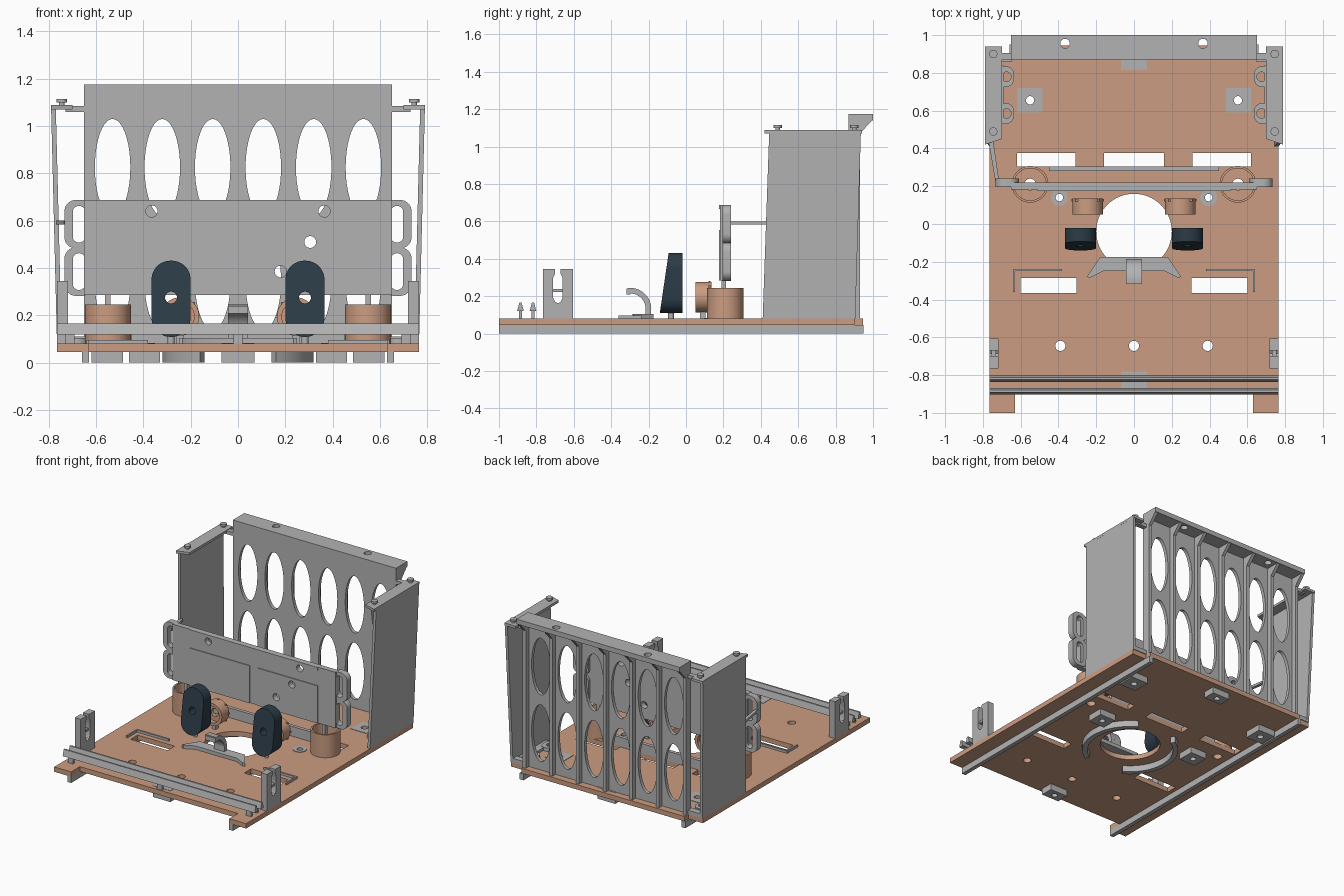
import bpy, bmesh, math

if "Cube" in bpy.data.objects:
    bpy.data.objects.remove(bpy.data.objects["Cube"])

def material(name, rgb):
    m = bpy.data.materials.new(name)
    m.diffuse_color = (*rgb, 1)
    m.use_nodes = True
    m.node_tree.nodes["Principled BSDF"].inputs["Base Color"].default_value = m.diffuse_color
    return m

GRAY = material("light_gray", (0.45, 0.45, 0.45))
COPPER = material("copper_tan", (0.60, 0.335, 0.22))
NAVY = material("dark_navy", (0.025, 0.045, 0.063))

# ---- 2D outline helpers ----
def rect(u0, u1, v0, v1):
    return [(u0, v0), (u1, v0), (u1, v1), (u0, v1)]

def oval(u, v, ru, rv=None, n=32):
    rv = rv or ru
    return [(u + ru * math.cos(2 * math.pi * i / n), v + rv * math.sin(2 * math.pi * i / n)) for i in range(n)]

def rrect(u, v, w, h, r, n=8):
    pts = []
    for k, (su, sv) in enumerate([(1, 1), (-1, 1), (-1, -1), (1, -1)]):
        for i in range(n + 1):
            a = math.pi / 2 * (k + i / n)
            pts.append((u + su * (w / 2 - r) + r * math.cos(a), v + sv * (h / 2 - r) + r * math.sin(a)))
    return pts

def arc_band(u, v, r0, r1, a0, a1, n=20):
    ang = [math.radians(a0 + (a1 - a0) * i / n) for i in range(n + 1)]
    return ([(u + r1 * math.cos(a), v + r1 * math.sin(a)) for a in ang] +
            [(u + r0 * math.cos(a), v + r0 * math.sin(a)) for a in reversed(ang)])

# ---- extrude outlines (first is the edge, the rest are holes) along an axis ----
def prism(name, loops, axis, lo, hi, mat, mirror=False, warp=None):
    cu = bpy.data.curves.new(name + "_outline", 'CURVE')
    cu.dimensions, cu.fill_mode, cu.extrude = '2D', 'BOTH', (hi - lo) / 2
    for pts in loops:
        sp = cu.splines.new('POLY')
        sp.points.add(len(pts) - 1)
        for p, (u, v) in zip(sp.points, pts):
            p.co = (u, v, 0, 1)
        sp.use_cyclic_u = True
    tmp = bpy.data.objects.new(name + "_outline", cu)
    bpy.context.collection.objects.link(tmp)
    me = bpy.data.meshes.new_from_object(tmp.evaluated_get(bpy.context.evaluated_depsgraph_get()))
    bpy.data.objects.remove(tmp)
    bpy.data.curves.remove(cu)
    mid = (lo + hi) / 2
    for vert in me.vertices:
        u, v, w = vert.co
        w += mid
        c = {'z': (u, v, w), 'y': (u, w, v), 'x': (w, u, v)}[axis]
        vert.co = warp(*c) if warp else c
    bm = bmesh.new()
    bm.from_mesh(me)
    bmesh.ops.remove_doubles(bm, verts=bm.verts, dist=1e-5)
    bmesh.ops.recalc_face_normals(bm, faces=bm.faces)
    for f in bm.faces:
        f.smooth = True
    bm.to_mesh(me)
    bm.free()
    me.set_sharp_from_angle(angle=math.radians(30))
    me.name = name
    me.materials.clear()
    me.materials.append(mat)
    ob = bpy.data.objects.new(name, me)
    bpy.context.collection.objects.link(ob)
    if mirror:
        ob.modifiers.new("Mirror", 'MIRROR').use_mirror_merge = False
    return ob

def box(name, x0, x1, y0, y1, z0, z1, mat, mirror=False, warp=None):
    return prism(name, [rect(x0, x1, y0, y1)], 'z', z0, z1, mat, mirror, warp)

# ---- base plate with its cut-outs ----
edge = [(-.765, -1), (-.63, -1), (-.63, -.9), (.63, -.9), (.63, -1), (.765, -1),
        (.765, .9), (.65, .9), (.65, .945), (-.65, .945), (-.65, .9), (-.765, .9)]
holes = [oval(0, -.04, .2, n=64), rect(-.16, .16, .305, .375)]
holes += [oval(x, -.645, .027) for x in (-.39, 0, .39)]
for s in (1, -1):
    holes += [rect(*sorted((s * .305, s * .60)), -.365, -.285), rect(*sorted((s * .31, s * .62)), .305, .375),
              oval(s * .55, .655, .022), oval(s * .395, .14, .02), oval(s * .55, .21, .03)]
prism("base_plate", [edge] + holes, 'z', .045, .08, COPPER)

# ---- underside rails, ribs and bosses ----
box("bottom_rail", .63, .66, -1, .95, 0, .046, GRAY, True)
prism("bottom_arc_rib", [arc_band(0, -.04, .285, .32, -60, 60)], 'z', 0, .046, GRAY, True)
for y in (-.825, .86):
    prism("center_boss", [rect(-.07, .07, y - .045, y + .045), oval(0, y, .02)], 'z', 0, .046, GRAY)
    box("center_boss_pad", -.07, .07, y - .045, y + .045, .079, .082, GRAY)
prism("rear_boss", [rect(.485, .62, .59, .72), oval(.55, .655, .022)], 'z', 0, .046, GRAY, True)
prism("rear_boss_pad", [rect(.485, .62, .59, .72), oval(.55, .655, .022)], 'z', .079, .083, GRAY, True)
prism("middle_boss", [rect(.33, .46, .08, .2), oval(.395, .14, .02)], 'z', 0, .046, GRAY, True)
prism("middle_washer", [oval(.395, .14, .045), oval(.395, .14, .02)], 'z', .079, .084, GRAY, True)

# ---- rear wall with two rows of ovals, ribs and top flange ----
xs = [-.53, -.32, -.107, .107, .32, .53]
ovals = [oval(x, z, .075, .205, 40) for x in xs for z in (.345, .825)]
prism("rear_wall", [rect(-.65, .65, .08, 1.14)] + ovals, 'y', .87, .895, GRAY)
for x in [-.638, -.425, -.213, 0, .213, .425, .638]:
    box("rear_rib", x - .012, x + .012, .893, .93, .08, 1.14, GRAY)
    prism("flange_gusset", [[(.89, 1.14), (.89, 1.05), (.93, 1.07), (.995, 1.14)]], 'x', x - .012, x + .012, GRAY)
prism("top_flange", [rect(-.65, .65, .87, 1), oval(-.365, .955, .025), oval(.365, .955, .025)],
      'z', 1.14, 1.175, GRAY)

# ---- side panels leaning outward, with top flange, bolts and feet ----
lean = lambda x, y, z: (x + (z - .08) * .025, y, z)
prism("side_panel", [[(.41, .08), (.905, .08), (.935, 1.08), (.445, 1.08)]], 'x', .745, .765, GRAY, True, lean)
prism("side_top_flange", [[(.79, .42), (.79, .94), (.70, .94), (.70, .45)]], 'z', 1.07, 1.088, GRAY, True)
box("corner_bracket", .645, .73, .87, .905, 1.06, 1.085, GRAY, True)
box("corner_foot", .645, .75, .86, .905, .08, .11, GRAY, True)
for y in (.49, .9):
    prism("bolt_shaft", [oval(.745, y, .012, n=16)], 'z', 1.085, 1.1, GRAY, True)
    prism("bolt_head", [oval(.745, y, .022, n=20)], 'z', 1.1, 1.114, GRAY, True)
box("side_foot", .69, .75, .53, .84, .079, .1, GRAY, True)
for y in (.585, .78):
    prism("side_foot_lobe", [rrect(.68, y, .09, .11, .044), oval(.675, y, .025)], 'z', .079, .105, GRAY, True)

# ---- upright panel with slotted ears ----
dots = [oval(x, z, .025, n=24) for x, z in ((-.365, .64), (.365, .64), (.305, .51), (.18, .385))]
prism("upright_panel", [rect(-.65, .65, .285, .688)] + dots, 'y', .182, .22, GRAY)
box("panel_upper_pad", -.51, .51, .176, .183, .665, .688, GRAY)
for a, b in ((-.51, -.03), (.03, .51)):
    prism("panel_lower_pad", [rect(a, b, .285, .555)] + [d for d in dots[2:] if a > 0], 'y', .176, .183, GRAY)
for z in (.585, .385):
    prism("panel_ear", [rrect(.672, z, .124, .206, .05), rrect(.672, z, .052, .155, .025)], 'y', .195, .24, GRAY, True)
for s in (1, -1):
    box("panel_post", s * .55 - .012, s * .55 + .012, .19, .215, .08, .29, GRAY)
prism("panel_link", [[(-.735, .23), (-.715, .23), (-.745, .44), (-.77, .44)]], 'z', .583, .6, GRAY)
box("slot_wall", -.45, .45, .28, .305, .08, .15, GRAY)

# ---- copper sockets under the panel ----
prism("socket", [oval(.55, .21, .097, n=48), oval(.55, .21, .085, n=48)], 'z', .08, .245, COPPER, True)

# ---- copper rings and navy paddles ----
prism("ring", [oval(.245, .195, .081, n=40), oval(.245, .195, .06, n=40)], 'y', .05, .135, COPPER, True)
prism("ring_hub", [oval(.245, .195, .062, n=40), oval(.245, .195, .028)], 'y', .085, .11, COPPER, True)
box("ring_leg", .23, .26, .075, .105, .075, .12, GRAY, True)
for i in range(8):
    a = math.pi * i / 4
    x, z = .245 + .08 * math.cos(a), .195 + .08 * math.sin(a)
    box("ring_stud", x - .007, x + .007, .12, .132, z - .005, z + .005, COPPER, True)
taper = lambda x, y, z: (x, y + (.047 * (z - .11) / .32 if y < -.08 else 0), z)
prism("paddle", [rrect(.283, .27, .165, .322, .08, 12), oval(.283, .275, .025)], 'y', -.14, -.02, NAVY, True, taper)
prism("paddle_leg", [oval(.283, -.08, .015, n=16)], 'z', .075, .125, GRAY, True)

# ---- center hook with its wings, and slot lips ----
hook = arc_band(-.3, .13, .085, .115, 5, 95, 14)
prism("hook", [hook], 'x', -.042, .042, GRAY)
box("hook_stem", -.042, .042, -.216, -.186, .08, .145, GRAY)
box("hook_tip", -.042, .042, -.318, -.297, .208, .24, GRAY)
prism("hook_wing", [[(-.25, -.28), (-.18, -.175), (.18, -.175), (.25, -.28), (.235, -.285), (.165, -.25),
                     (-.165, -.25), (-.235, -.285)]], 'z', .079, .105, GRAY)
prism("slot_lip", [[(.38, -.25), (.63, -.25), (.63, -.36), (.64, -.36), (.64, -.237), (.38, -.237)]],
      'z', .079, .096, GRAY, True)

# ---- slotted front posts ----
post = [(-.765, .08), (-.605, .08), (-.605, .345), (-.67, .345), (-.67, .32), (-.66, .30), (-.66, .19), (-.67, .17),
        (-.685, .162), (-.70, .17), (-.71, .19), (-.71, .30), (-.70, .32), (-.70, .345), (-.765, .345)]
prism("front_post", [post], 'x', .718, .765, GRAY, True)
box("front_post_bar", .73, .755, -.715, -.655, .222, .238, GRAY, True)

# ---- twin front bars with arrow-shaped section ----
for y in (-.885, -.818):
    head = [(y - .018, .12), (y + .018, .12), (y + .006, .165), (y - .006, .165)]
    prism("front_bar", [head], 'x', -.765, .765, GRAY)
    box("front_bar_center_stem", -.02, .02, y - .009, y + .009, .078, .122, GRAY)
    box("front_bar_end_stem", .69, .73, y - .009, y + .009, .078, .122, GRAY, True)
